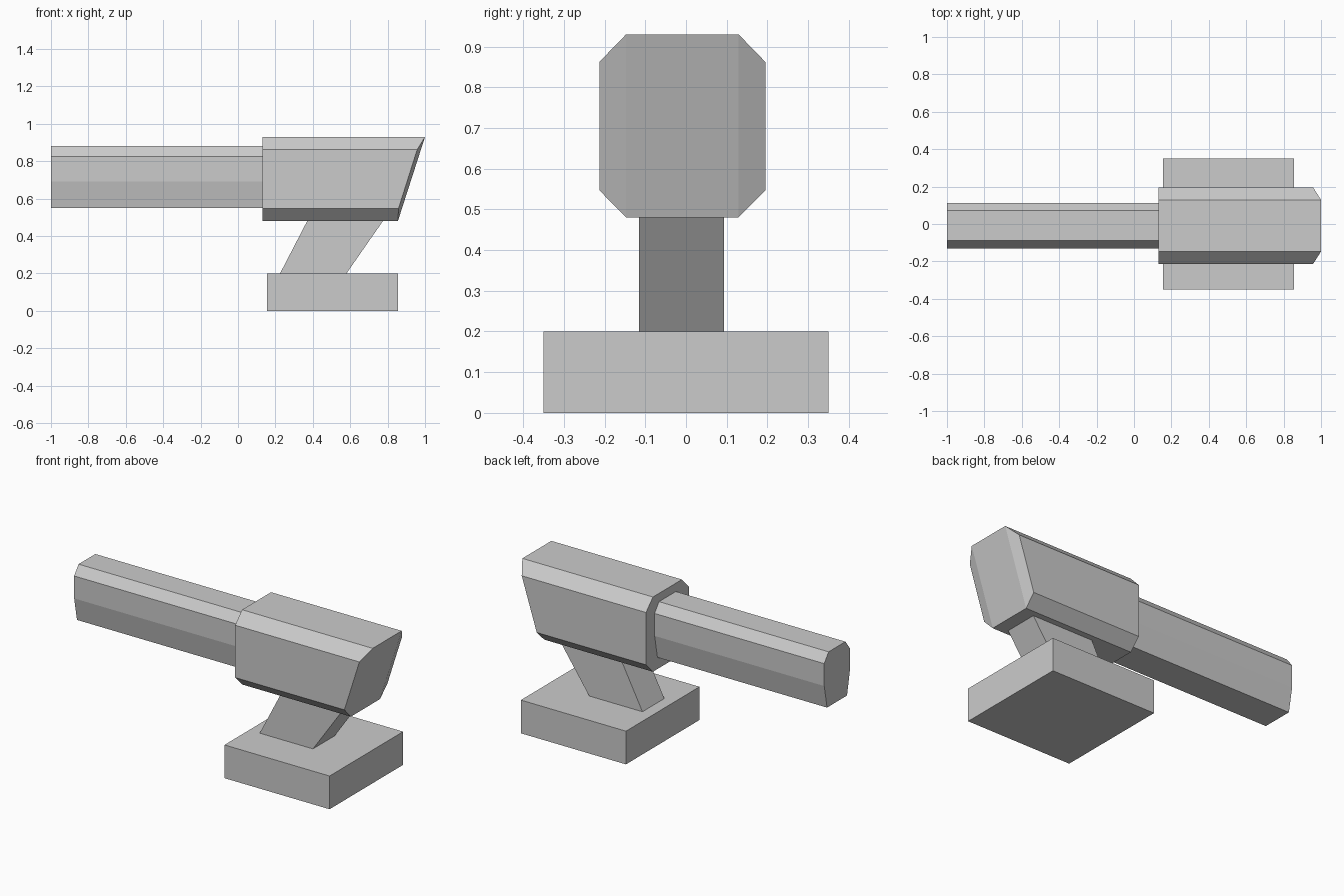
import bpy
import bmesh

cube = bpy.data.objects.get("Cube")
if cube:
    bpy.data.objects.remove(cube, do_unlink=True)

grey = bpy.data.materials.new("light_grey")
grey.use_nodes = True
colour = (0.6, 0.6, 0.6, 1)
grey.diffuse_color = colour
grey.node_tree.nodes["Principled BSDF"].inputs["Base Color"].default_value = colour


def loft(name, start, end):
    """Join two matching rings of points and cap both ends."""
    bm = bmesh.new()
    a = [bm.verts.new(p) for p in start]
    b = [bm.verts.new(p) for p in end]
    n = len(a)
    for i in range(n):
        j = (i + 1) % n
        bm.faces.new((a[i], a[j], b[j], b[i]))
    bm.faces.new(a[::-1])
    bm.faces.new(b)
    bmesh.ops.recalc_face_normals(bm, faces=bm.faces)
    mesh = bpy.data.meshes.new(name)
    bm.to_mesh(mesh)
    bm.free()
    mesh.materials.append(grey)
    obj = bpy.data.objects.new(name, mesh)
    bpy.context.collection.objects.link(obj)
    return obj


def rect(x0, x1, y0, y1, z):
    return [(x0, y0, z), (x1, y0, z), (x1, y1, z), (x0, y1, z)]


def section(half, centre):
    """Mirror a half outline of (half width, z) points about a centre line."""
    return ([(centre + w, z) for w, z in half]
            + [(centre - w, z) for w, z in reversed(half)])


# Base block and leaning neck
loft("base", rect(0.155, 0.855, -0.35, 0.35, 0), rect(0.155, 0.855, -0.35, 0.35, 0.2))
loft("neck", rect(0.225, 0.58, -0.115, 0.093, 0.2), rect(0.37, 0.775, -0.115, 0.093, 0.48))

# Barrel with a tapered lower half
ring = section([(0.095, 0.55), (0.122, 0.69), (0.122, 0.825), (0.08, 0.88)], -0.009)
loft("barrel", [(-1, y, z) for y, z in ring], [(0.13, y, z) for y, z in ring])

# Chamfered housing with a raked end whose side corners are pulled in
ring = section([(0.138, 0.48), (0.204, 0.547), (0.204, 0.862), (0.138, 0.93)], -0.009)
rake = [0.855, 0.858, 0.958, 1.0]
housing = loft("housing", [(0.13, y, z) for y, z in ring],
               [(x, y, z) for x, (y, z) in zip(rake + rake[::-1], ring)])

# Fold the raked end into a centre panel and two side panels
bm = bmesh.new()
bm.from_mesh(housing.data)
bm.faces.ensure_lookup_table()
cap = max(bm.faces, key=lambda f: f.calc_center_median().x)
for side in (1, -1):
    pair = [v for v in cap.verts if (v.co.y + 0.009) * side > 0
            and (v.co.z > 0.9 or v.co.z < 0.5)]
    bmesh.ops.connect_verts(bm, verts=pair)
    cap = max((f for f in bm.faces if all(v.co.x > 0.5 for v in f.verts)),
              key=lambda f: len(f.verts) * 10 + f.calc_area())
bm.to_mesh(housing.data)
bm.free()
